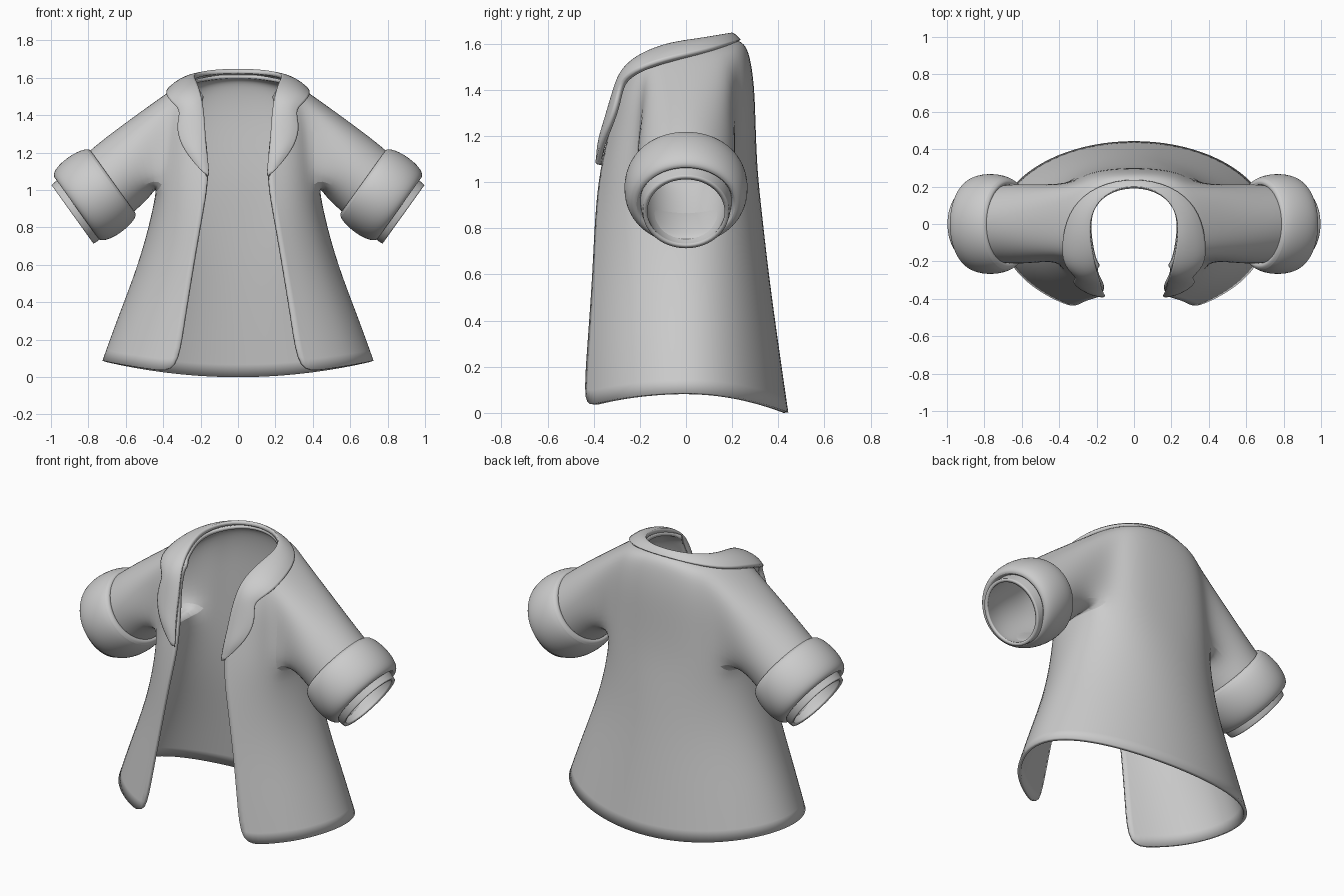
import bpy, bmesh
from math import sin, cos, asin, pi, radians
from mathutils import Vector

cube = bpy.data.objects.get("Cube")
if cube:
    bpy.data.objects.remove(cube)

cloth = bpy.data.materials.new("grey cloth")
cloth.use_nodes = True
GREY = (0.6, 0.6, 0.6, 1)
cloth.diffuse_color = GREY
cloth.node_tree.nodes["Principled BSDF"].inputs["Base Color"].default_value = GREY


def finish(name, bm, thickness=0, levels=2):
    """Turn the left half into a mirrored, smoothed and thickened object."""
    bmesh.ops.recalc_face_normals(bm, faces=bm.faces)
    mesh = bpy.data.meshes.new(name)
    bm.to_mesh(mesh)
    bm.free()
    mesh.materials.append(cloth)
    obj = bpy.data.objects.new(name, mesh)
    bpy.context.collection.objects.link(obj)
    mirror = obj.modifiers.new("mirror", 'MIRROR')
    mirror.merge_threshold = 0.002
    sub = obj.modifiers.new("smooth", 'SUBSURF')
    sub.levels = sub.render_levels = levels
    if thickness:
        solid = obj.modifiers.new("thickness", 'SOLIDIFY')
        solid.thickness = thickness
        solid.offset = -1
    bpy.ops.object.select_all(action='DESELECT')
    obj.select_set(True)
    bpy.context.view_layer.objects.active = obj
    bpy.ops.object.shade_smooth_by_angle(angle=radians(50))
    return obj


# Sleeve frame: t runs back from the cuff opening towards the shoulder
END = Vector((0.885, 0, 0.87))
BACK = Vector((-0.81, 0, 0.58))
UP = Vector((0.58, 0, 0.81))
SIDE = Vector((0, 1, 0))


def sleeve_ring(bm, t, r_up, r_side, lift, count):
    c = END + BACK * t + UP * lift
    return [bm.verts.new(c + UP * r_up * cos(2 * pi * k / count)
                         + SIDE * r_side * sin(2 * pi * k / count)) for k in range(count)]


def bridge(bm, a, b):
    for k in range(len(a)):
        j = (k + 1) % len(a)
        bm.faces.new((a[k], a[j], b[j], b[k]))


# Coat rings: half width, front depth, back depth, opening, squareness, z front/side/back
RINGS = [
    (0.735, 0.50, 0.45, 0.33, 1.0, 0.01, 0.09, 0.0),
    (0.655, 0.48, 0.41, 0.295, 1.0, 0.27, 0.31, 0.27),
    (0.54, 0.455, 0.365, 0.245, 1.0, 0.59, 0.6, 0.59),
    (0.47, 0.425, 0.335, 0.20, 0.9, 0.85, 0.85, 0.85),
    (0.435, 0.385, 0.312, 0.16, 0.75, 1.05, 1.03, 1.05),
    (0.425, 0.342, 0.305, 0.17, 0.75, 1.24, 1.2, 1.24),
    (0.41, 0.315, 0.30, 0.19, 0.75, 1.36, 1.38, 1.42),
    (0.37, 0.285, 0.28, 0.20, 0.75, 1.42, 1.53, 1.55),
    (0.30, 0.31, 0.255, 0.20, 0.85, 1.42, 1.575, 1.605),
    (0.235, 0.40, 0.21, 0.19, 1.0, 1.36, 1.59, 1.62),
]
ARM_FRONT, ARM_BACK, COLS = 3, 7, 10
ARM_LOW, ARM_TOP = 4, 7


def coat_ring(bm, a, front, back, gap, p, zf, zs, zb):
    start = asin((gap / a) ** (1 / p))
    stops = [start, radians(62), radians(128), pi]
    verts = []
    for c in range(COLS + 1):
        if c <= ARM_FRONT:
            th = stops[0] + (stops[1] - stops[0]) * c / ARM_FRONT
        elif c <= ARM_BACK:
            th = stops[1] + (stops[2] - stops[1]) * (c - ARM_FRONT) / (ARM_BACK - ARM_FRONT)
        else:
            th = stops[2] + (stops[3] - stops[2]) * (c - ARM_BACK) / (COLS - ARM_BACK)
        co = cos(th)
        x = 0 if c == COLS else a * sin(th) ** p
        y = -front * co ** p if co > 0 else back * (-co) ** p
        z = zs + ((zf if co > 0 else zb) - zs) * co * co
        verts.append(bm.verts.new((x, y, z)))
    return verts


# Coat body with an armhole, and the sleeve grown from that armhole
bm = bmesh.new()
grid = [coat_ring(bm, *r) for r in RINGS]
for r in range(len(grid) - 1):
    for c in range(COLS):
        if ARM_LOW <= r < ARM_TOP and ARM_FRONT <= c < ARM_BACK:
            continue
        bm.faces.new((grid[r][c], grid[r][c + 1], grid[r + 1][c + 1], grid[r + 1][c]))
mid = (ARM_FRONT + ARM_BACK) // 2
hole = [(ARM_TOP, c) for c in range(mid, ARM_BACK + 1)]
hole += [(r, ARM_BACK) for r in range(ARM_TOP - 1, ARM_LOW, -1)]
hole += [(ARM_LOW, c) for c in range(ARM_BACK, ARM_FRONT - 1, -1)]
hole += [(r, ARM_FRONT) for r in range(ARM_LOW + 1, ARM_TOP)]
hole += [(ARM_TOP, c) for c in range(ARM_FRONT, mid)]
last = [grid[r][c] for r, c in hole]
for t, ru, rs, lift in [(0.41, 0.205, 0.22, 0.035), (0.27, 0.21, 0.217, 0.02),
                        (0.12, 0.205, 0.212, 0.01), (0.03, 0.203, 0.2, 0), (0, 0.2, 0.193, 0)]:
    ring = sleeve_ring(bm, t, ru, rs, lift, len(last))
    bridge(bm, last, ring)
    last = ring
finish("coat_body_and_sleeves", bm, 0.02)

# Rolled cuffs
bm = bmesh.new()
PROFILE = [(0.24, 0.195), (0.285, 0.215), (0.275, 0.25), (0.20, 0.272), (0.11, 0.272),
           (0.045, 0.25), (0.03, 0.215), (0.06, 0.195)]
rings = [sleeve_ring(bm, t, r * 0.92, r, 0.016, 20) for t, r in PROFILE]
for i, ring in enumerate(rings):
    bridge(bm, ring, rings[(i + 1) % len(rings)])
finish("cuffs", bm)

# Collar and lapels: neck edge and outer edge from the lapel tip to the back of the neck
COLLAR = [
    ((0.16, -0.375, 1.07), (0.17, -0.382, 1.08)),
    ((0.165, -0.365, 1.15), (0.25, -0.36, 1.17)),
    ((0.175, -0.34, 1.25), (0.305, -0.325, 1.25)),
    ((0.18, -0.31, 1.36), (0.325, -0.295, 1.34)),
    ((0.19, -0.28, 1.44), (0.30, -0.28, 1.42)),
    ((0.20, -0.25, 1.50), (0.335, -0.25, 1.455)),
    ((0.215, -0.18, 1.555), (0.38, -0.19, 1.495)),
    ((0.235, -0.07, 1.595), (0.375, -0.06, 1.535)),
    ((0.235, 0.05, 1.61), (0.33, 0.09, 1.565)),
    ((0.16, 0.165, 1.63), (0.20, 0.2, 1.60)),
    ((0, 0.21, 1.64), (0, 0.24, 1.615)),
]
bm = bmesh.new()
strips = []
for i, (a, b) in enumerate(COLLAR):
    a, b = Vector(a), Vector(b)
    bulge = Vector((0, -0.012, 0.014)) if 0 < i < 9 else Vector((0, 0, 0.004))
    strips.append([bm.verts.new(p) for p in (a, a.lerp(b, 0.3) + bulge, a.lerp(b, 0.75) + bulge, b)])
for s, n in zip(strips, strips[1:]):
    for k in range(3):
        bm.faces.new((s[k], s[k + 1], n[k + 1], n[k]))
bm.normal_update()
collar = finish("collar_and_lapels", bm, 0.025)
collar.modifiers["thickness"].offset = 0
